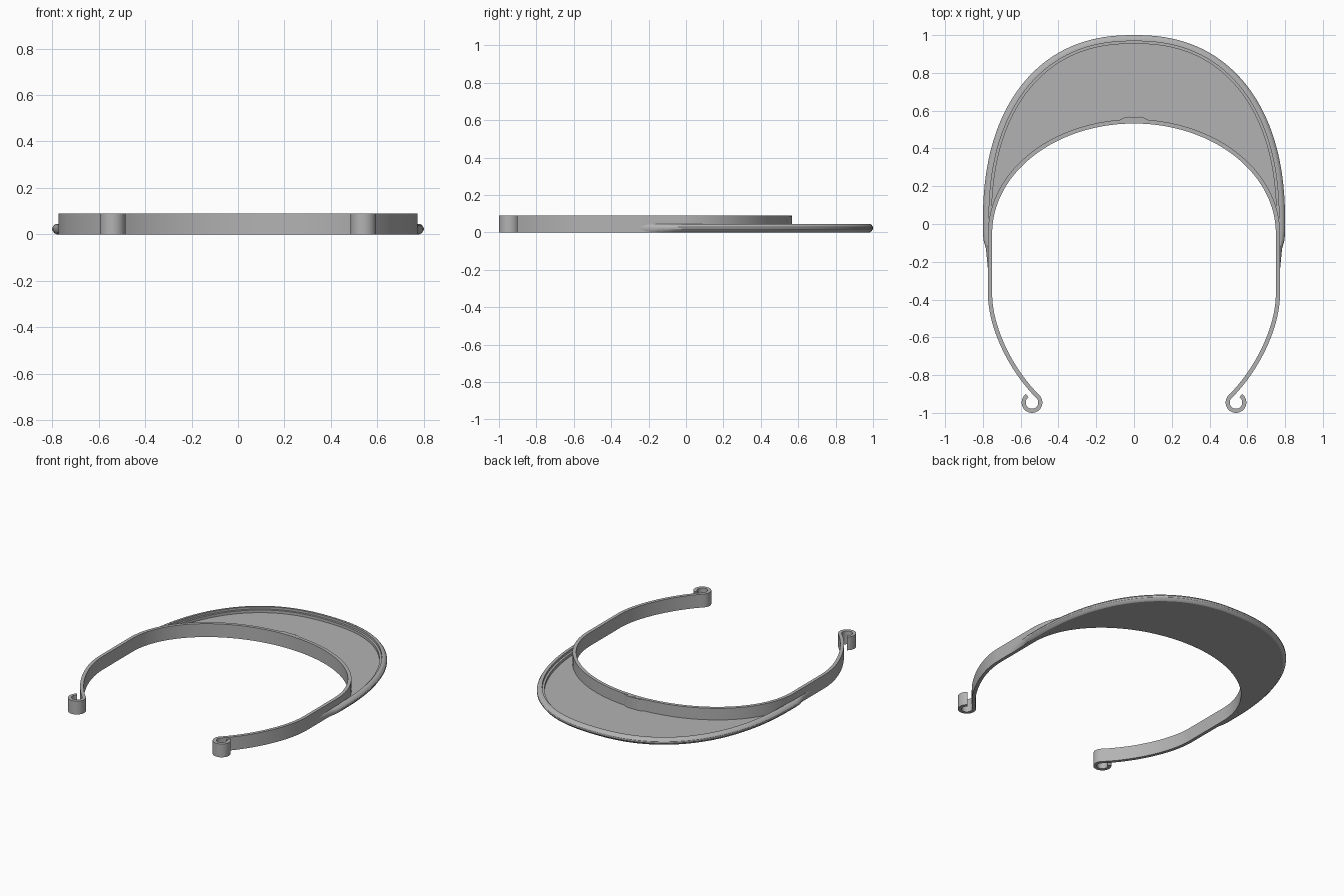
import bpy, bmesh, math
from mathutils import Vector

cube = bpy.data.objects.get("Cube")
if cube:
    bpy.data.objects.remove(cube, do_unlink=True)

grey = bpy.data.materials.new("plain grey")
grey.use_nodes = True
grey.diffuse_color = (0.45, 0.45, 0.45, 1)
grey.node_tree.nodes["Principled BSDF"].inputs["Base Color"].default_value = (0.45, 0.45, 0.45, 1)


def add_object(name, bm):
    bmesh.ops.recalc_face_normals(bm, faces=bm.faces)
    mesh = bpy.data.meshes.new(name)
    bm.to_mesh(mesh)
    bm.free()
    mesh.materials.append(grey)
    obj = bpy.data.objects.new(name, mesh)
    bpy.context.collection.objects.link(obj)
    bpy.ops.object.select_all(action="DESELECT")
    obj.select_set(True)
    bpy.context.view_layer.objects.active = obj
    bpy.ops.object.shade_smooth_by_angle(angle=math.radians(30))
    return obj


def skin(name, rings):
    """Join closed cross-sections into a capped solid."""
    bm = bmesh.new()
    loops = [[bm.verts.new(p) for p in ring] for ring in rings]
    n = len(loops[0])
    for a, b in zip(loops, loops[1:]):
        for j in range(n):
            k = (j + 1) % n
            bm.faces.new((a[j], a[k], b[k], b[j]))
    bm.faces.new(loops[0])
    bm.faces.new(loops[-1])
    return add_object(name, bm)


def sweep(name, path, profile, widths=None):
    """Sweep (outward offset, z) points along a flat path."""
    rings = []
    for i, p in enumerate(path):
        t = (path[min(i + 1, len(path) - 1)] - path[max(i - 1, 0)]).normalized()
        out = Vector((t.y, -t.x)) * (widths[i] if widths else 1)
        rings.append([(p.x + out.x * o, p.y + out.y * o, z) for o, z in profile])
    return skin(name, rings)


def mirrored(half):
    """Continue a path that ends on the centre line."""
    return half + [Vector((-p.x, p.y)) for p in reversed(half[:-1])]


def arc(cx, cy, rx, ry, start, end, n):
    angles = [math.radians(start + (end - start) * i / n) for i in range(n + 1)]
    return [Vector((cx + rx * math.cos(a), cy + ry * math.sin(a))) for a in angles]


def bezier(a, b, c, d, n):
    a, b, c, d = map(Vector, (a, b, c, d))
    ts = [i / n for i in range(n + 1)]
    return [a * (1 - t)**3 + b * 3 * t * (1 - t)**2 + c * 3 * t * t * (1 - t) + d * t**3 for t in ts]


def rim_curve(inset, start, n):
    """Half of the rounded brim outline, from the side to the centre."""
    pts = []
    for i in range(n + 1):
        a = math.radians(start + (90 - start) * i / n)
        c, s = max(math.cos(a), 0), math.sin(a)
        pts.append(Vector(((0.8 - inset) * c**(2 / 2.3), (1 - inset) * s**(2 / 2.3))))
    return pts


# Headband with a curled hook at each rear end
hook = arc(0.54, -0.945, 0.044, 0.044, 415, 135, 28)
temple = bezier((0.509, -0.914), (0.65, -0.774), (0.762, -0.55), (0.762, -0.37), 20)
brow = arc(0, -0.05, 0.762, 0.593, 0, 90, 40)
band = mirrored(hook + temple[1:] + brow)
sweep("headband", band, [(-0.011, 0), (0.011, 0), (0.011, 0.09), (-0.011, 0.09)])

# Brim rim with a stepped inner ledge, tapering into the headband
tail = [Vector(p) for p in ((0.766, -0.34), (0.775, -0.22), (0.784, -0.13), (0.797, -0.085), (0.8, -0.04))]
half = tail + rim_curve(0, 0, 48)
w = [0.1, 0.3, 0.6, 0.9, 1] + [1] * 49
rim_profile = [(0, 0.018), (0, 0.028), (-0.008, 0.04), (-0.018, 0.045), (-0.032, 0.045),
               (-0.032, 0.03), (-0.046, 0.03), (-0.046, 0), (-0.018, 0), (-0.008, 0.006)]
sweep("brim_rim", mirrored(half), rim_profile, w + w[-2::-1])

# Thin flat brim between the headband and the rim
inner = mirrored(arc(0, -0.05, 0.762, 0.593, 14.5, 90, 40))
outer = mirrored(rim_curve(0.04, 4, 40))
skin("brim_plate", [[(p.x, p.y, 0), (q.x, q.y, 0), (q.x, q.y, 0.012), (p.x, p.y, 0.012)]
                    for p, q in zip(inner, outer)])

# Raised pad at the centre of the brow, with two small vertical pegs
pad = [(-0.1, 0.535), (0.1, 0.535), (0.09, 0.545), (0.045, 0.566), (-0.045, 0.566), (-0.09, 0.545)]
skin("brow_pad", [[(x, y, z) for x, y in pad] for z in (0, 0.088)])
for side, name in ((1, "left"), (-1, "right")):
    ring = arc(side * 0.03, 0.56, 0.01, 0.008, 0, 330, 11)
    skin(name + "_brow_peg", [[(p.x, p.y, z) for p in ring] for z in (0.01, 0.09)])
